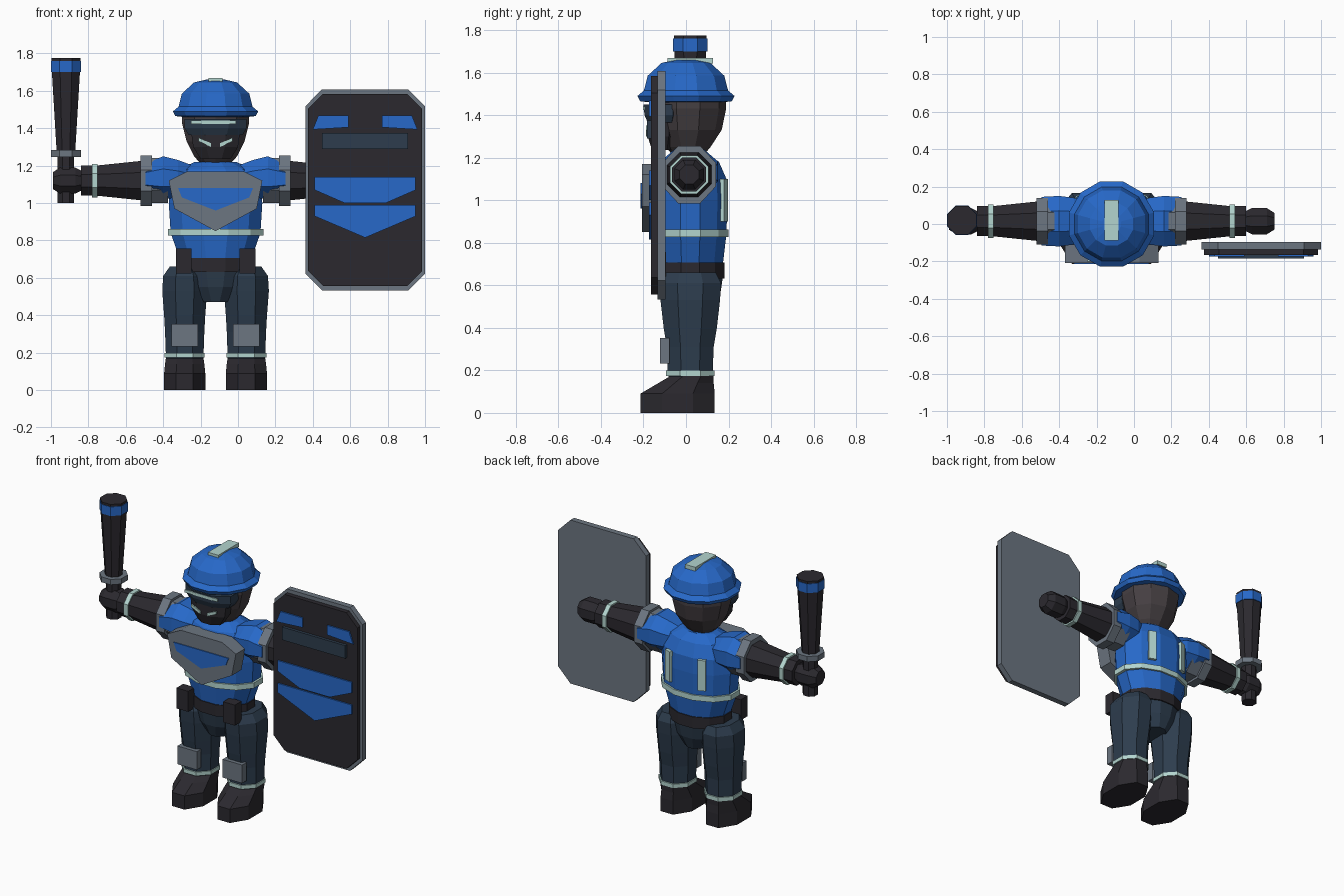
import bpy
import bmesh
from math import cos, sin, pi, radians
from mathutils import Matrix, Vector

default_cube = bpy.data.objects.get("Cube")
if default_cube:
    bpy.data.objects.remove(default_cube, do_unlink=True)

BODY = Vector((-.12, 0, 0))
SHIELD = Vector((.68, 0, 0))
BATON = Vector((-.92, .02, 0))


def material(name, red, green, blue):
    result = bpy.data.materials.new(name)
    result.use_nodes = True
    colour = (red, green, blue, 1)
    result.diffuse_color = colour
    result.node_tree.nodes["Principled BSDF"].inputs["Base Color"].default_value = colour
    return result


uniform_blue = material("uniform blue", .02, .14, .58)
charcoal = material("charcoal", .024, .022, .028)
face_grey = material("balaclava grey", .06, .05, .055)
navy = material("trouser navy", .026, .046, .075)
armour_grey = material("armour grey", .15, .18, .22)
reflective = material("reflective pale", .45, .66, .62)


def finish(name, shape, paint):
    """Turn a bmesh into a painted object with outward faces."""
    bmesh.ops.recalc_face_normals(shape, faces=shape.faces)
    mesh = bpy.data.meshes.new(name)
    shape.to_mesh(mesh)
    shape.free()
    mesh.materials.append(paint)
    part = bpy.data.objects.new(name, mesh)
    bpy.context.collection.objects.link(part)


def skin(name, loops, paint):
    """Join matching loops of points with walls and close both ends."""
    shape = bmesh.new()
    rings = [[shape.verts.new(point) for point in loop] for loop in loops]
    for lower, upper in zip(rings, rings[1:]):
        for i in range(len(lower)):
            shape.faces.new((lower[i - 1], lower[i], upper[i], upper[i - 1]))
    shape.faces.new(rings[0])
    shape.faces.new(rings[-1])
    finish(name, shape, paint)


def loft(name, paint, sections, centre=(0, 0), sides=8, side=1, sideways=False, origin=BODY):
    """Sections are (distance, half width, half depth, optional shift in depth)."""
    loops = []
    for distance, width, depth, *shift in sections:
        loop = []
        for i in range(sides):
            angle = 2 * pi * (i + .5) / sides
            across = centre[0] + width * cos(angle) / cos(pi / sides)
            along = centre[1] + depth * sin(angle) / cos(pi / sides) + sum(shift)
            point = (side * distance, across, along) if sideways else (side * across, along, distance)
            loop.append(origin + Vector(point))
        loops.append(loop)
    skin(name, loops, paint)


def band(name, paint, middle, thickness, width, depth, **options):
    """Short straight loft for rings and straps."""
    ends = (middle - thickness / 2, middle + thickness / 2)
    loft(name, paint, [(end, width, depth) for end in ends], **options)


def turned(name, paint, profile, sides, origin):
    """Round upright part from (radius, height) points."""
    loft(name, paint, [(z, r, r) for r, z in profile], sides=sides, origin=origin)


def plate(name, paint, outline, front, depth, origin=BODY, side=1):
    """Slab with an outline in x and z, reaching back from its front."""
    loops = [[origin + Vector((side * x, y, z)) for x, z in outline]
             for y in (front, front + depth)]
    skin(name, loops, paint)


def box(name, paint, centre, size, side=1, turn=0):
    x, y, z = centre
    place = Matrix.Translation(BODY + Vector((side * x, y, z)))
    place @= Matrix.Rotation(side * turn, 4, "Z") @ Matrix.Diagonal((*size, 1))
    shape = bmesh.new()
    bmesh.ops.create_cube(shape, size=1, matrix=place)
    finish(name, shape, paint)


def mirrored(half):
    """Complete an outline from its half on the positive side."""
    return half + [(-x, z) for x, z in reversed(half) if x]


def chamfered(width, height, middle, cut):
    """Upright rectangle outline with cut corners, given half sizes."""
    top, bottom = middle + height, middle - height
    return mirrored([(width - cut, top), (width, top - cut),
                     (width, bottom + cut), (width - cut, bottom)])


# Torso, belt and hips
trunk = dict(centre=(0, .02), sides=12)
loft("torso", uniform_blue, [(.67, .18, .15), (.84, .24, .17), (1, .25, .175),
                             (1.1, .245, .17), (1.18, .2, .135), (1.22, .11, .08)], **trunk)
band("torso_band", reflective, .845, .035, .255, .18, **trunk)
band("belt", charcoal, .67, .075, .2, .16, **trunk)
loft("hips", navy, [(.47, .08, .11), (.55, .15, .14), (.65, .19, .155)], **trunk)

# Chest armour
chest = mirrored([(.15, 1.17), (.25, 1.12), (.22, .97), (0, .85)])
plate("chest_plate", armour_grey, chest, -.208, .1)
plate("chest_chevron", uniform_blue, mirrored([(.2, 1.08), (.18, 1.03), (0, .96)]), -.214, .008)

# Head, goggles and mask
loft("head", face_grey, [(1.2, .07, .06), (1.25, .115, .1), (1.33, .155, .15),
                         (1.43, .18, .17), (1.5, .18, .17)], centre=(0, .01), sides=10)
loft("goggles", navy, [(1.365, .145, .08), (1.4, .165, .095), (1.45, .165, .1)], centre=(0, -.1))
box("goggle_shine", reflective, (-.01, -.197, 1.432), (.24, .009, .018))
loft("mask", charcoal, [(1.235, .08, .05), (1.3, .12, .07), (1.375, .13, .07)], centre=(0, -.11))

# Helmet with a brim and a flattened dome
brim = [(.17, 1.46), (.215, 1.465), (.228, 1.49), (.198, 1.515)]
dome = [(.18, 1.585), (.115, 1.645), (.05, 1.66)]
turned("helmet", uniform_blue, brim + dome, sides=12, origin=BODY)
box("helmet_stripe", reflective, (0, .02, 1.655), (.075, .215, .026))

for side, label in ((1, "left_"), (-1, "right_")):
    # Small kit on the head, back and belt
    mark = [(.09, 1.35), (.09, 1.33), (.025, 1.3), (.025, 1.32)]
    plate(label + "mask_mark", reflective, mark, -.187, .009, side=side)
    box(label + "back_strap", reflective, (.12, .178, 1), (.05, .022, .2), side, radians(-22))
    box(label + "pouch", charcoal, (.17, -.13, .69), (.085, .07, .135), side)

    # Leg and boot
    limb = dict(centre=(.165, .02), side=side)
    loft(label + "leg", navy, [(.17, .1, .105), (.31, .105, .11), (.4, .11, .125),
                               (.53, .12, .14), (.61, .115, .145), (.66, .08, .12)], **limb)
    band(label + "ankle_band", reflective, .187, .025, .107, .115, **limb)
    box(label + "knee_pad", armour_grey, (.165, -.1, .293), (.142, .045, .12), side)
    loft(label + "boot", charcoal, [(0, .11, .175, -.06), (.09, .11, .175, -.06),
                                    (.14, .105, .13, -.02), (.175, .1, .1, .01)], **limb)

    # Shoulder, arm and hand, running outwards
    reach = dict(centre=(.015, 1.12), side=side, sideways=True)
    loft(label + "shoulder", uniform_blue, [(.12, .09, .08), (.2, .125, .1, .01),
                                            (.28, .135, .115, .015), (.375, .13, .08, .01)], **reach)
    band(label + "shoulder_lining", armour_grey, .3, .09, .11, .12, **reach)
    band(label + "arm_ring", armour_grey, .37, .06, .125, .135, **reach)
    loft(label + "arm", charcoal, [(.15, .09, .09), (.4, .105, .105),
                                   (.64, .08, .08), (.72, .08, .08)], **reach)
    band(label + "wrist_band", reflective, .645, .03, .09, .09, **reach)
    loft(label + "hand", charcoal, [(.71, .05, .05), (.75, .07, .07),
                                    (.83, .07, .07), (.87, .045, .045)], **reach)

# Baton held upright in the right hand
grip = dict(sides=8, origin=BATON)
turned("baton", charcoal, [(.044, 1), (.044, 1.26), (.05, 1.28), (.075, 1.7), (.077, 1.775)], **grip)
band("baton_band", uniform_blue, 1.73, .06, .08, .08, **grip)
band("baton_guard", armour_grey, 1.265, .035, .08, .08, **grip)

# Shield on the left arm
plate("shield_frame", armour_grey, chamfered(.32, .538, 1.07, .09), -.135, .038, SHIELD)
plate("shield_panel", charcoal, chamfered(.305, .514, 1.07, .08), -.165, .035, SHIELD)
plate("shield_slot", navy, mirrored([(.23, 1.375), (.23, 1.29)]), -.184, .02, SHIELD)
paint_layer = dict(front=-.174, depth=.009, origin=SHIELD)
for side, label in ((1, "left_"), (-1, "right_")):
    corner = [(.09, 1.468), (.25, 1.468), (.28, 1.393), (.09, 1.405)]
    plate(label + "shield_mark", uniform_blue, corner, side=side, **paint_layer)
upper = mirrored([(.27, 1.14), (.27, 1.07), (.11, 1)])
plate("upper_chevron", uniform_blue, upper, **paint_layer)
lower = mirrored([(.27, .99), (.27, .93), (0, .815)])
plate("lower_chevron", uniform_blue, lower, **paint_layer)
